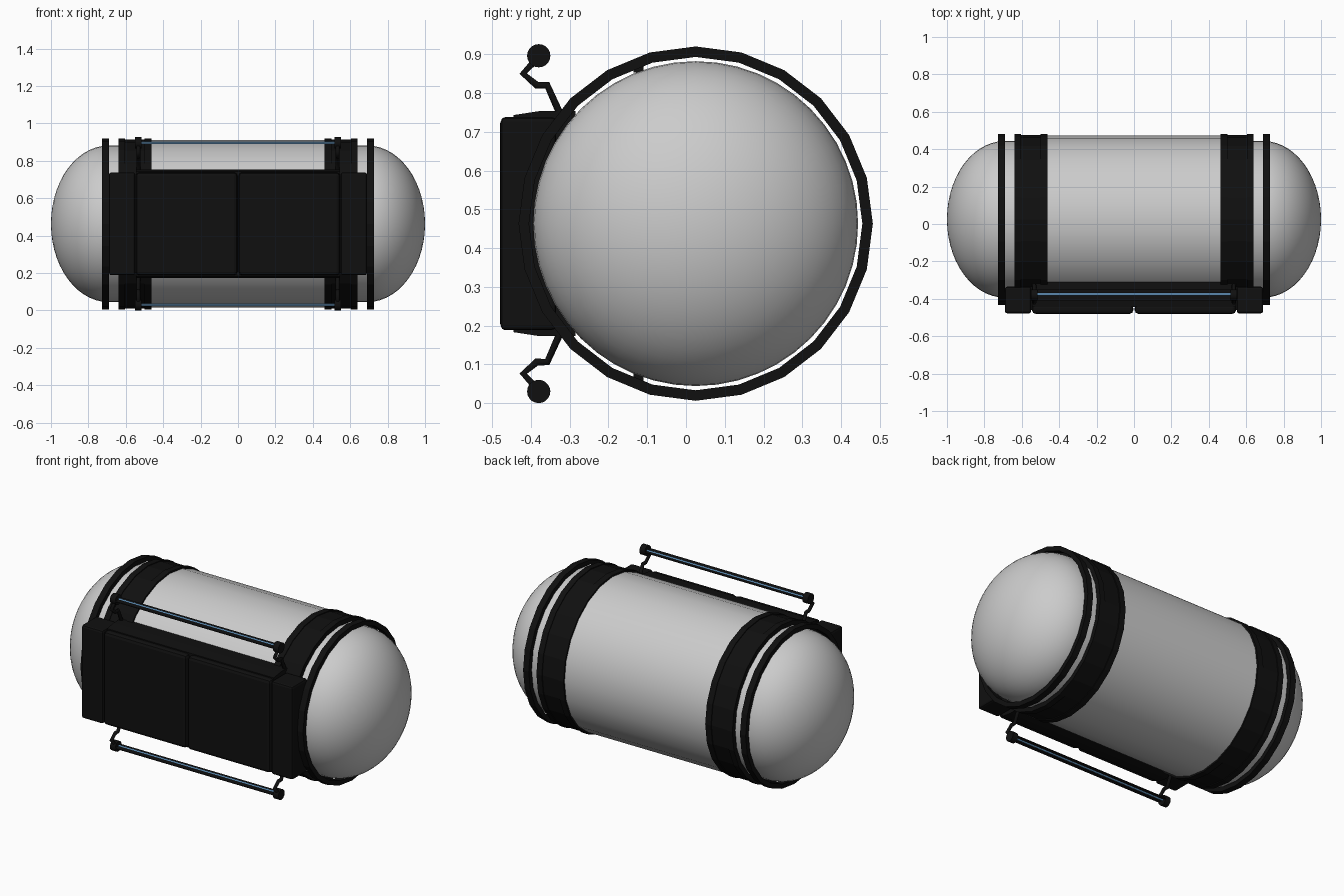
import bpy, bmesh, math
from mathutils import Vector

CY, CZ = 0.025, 0.463      # tank axis position

old = bpy.data.objects.get("Cube")
if old:
    bpy.data.objects.remove(old, do_unlink=True)


def material(name, rgb, rough=0.6):
    m = bpy.data.materials.new(name)
    m.use_nodes = True
    m.diffuse_color = (*rgb, 1)
    bsdf = m.node_tree.nodes["Principled BSDF"]
    bsdf.inputs["Base Color"].default_value = (*rgb, 1)
    bsdf.inputs["Roughness"].default_value = rough
    return m


GREY = material("light_grey", (0.6, 0.6, 0.6))
BLACK = material("black", (0.005, 0.005, 0.005))
BLUE = material("light_blue", (0.15, 0.36, 0.62))


def finish(name, bm, mat, smooth=False, bevel=0):
    bmesh.ops.remove_doubles(bm, verts=bm.verts, dist=0.0001)
    bmesh.ops.recalc_face_normals(bm, faces=bm.faces)
    me = bpy.data.meshes.new(name)
    bm.to_mesh(me)
    bm.free()
    me.materials.append(mat)
    ob = bpy.data.objects.new(name, me)
    bpy.context.collection.objects.link(ob)
    if smooth:
        bpy.ops.object.select_all(action="DESELECT")
        ob.select_set(True)
        bpy.context.view_layer.objects.active = ob
        bpy.ops.object.shade_smooth_by_angle(angle=math.radians(35))
    if bevel:
        mod = ob.modifiers.new("edge_bevel", "BEVEL")
        mod.width, mod.segments = bevel, 2
    return ob


def lathe(name, profile, mat, sides=24, closed=False, smooth=False, cy=CY, cz=CZ):
    """Turn (x, radius) points round an axis parallel to x."""
    bm = bmesh.new()
    loops = []
    for i in range(sides):
        a = math.tau * i / sides
        loops.append([bm.verts.new((x, cy + r * math.cos(a), cz + r * math.sin(a)))
                      for x, r in profile])
    n = len(profile)
    for i in range(sides):
        p, q = loops[i], loops[(i + 1) % sides]
        for j in range(n if closed else n - 1):
            k = (j + 1) % n
            bm.faces.new((p[j], p[k], q[k], q[j]))
    return finish(name, bm, mat, smooth)


def tube(name, x0, x1, inner, outer, mat, smooth=False):
    lathe(name, [(x0, inner), (x0, outer), (x1, outer), (x1, inner)],
          mat, closed=True, smooth=smooth)


def rod(name, x0, x1, r, mat, cy, cz, sides):
    lathe(name, [(x0, 0), (x0, r), (x1, r), (x1, 0)], mat, sides, smooth=True, cy=cy, cz=cz)


def box(name, x, y, z, mat, bevel=0):
    bm = bmesh.new()
    bmesh.ops.create_cube(bm, size=1)
    for v in bm.verts:
        v.co = Vector([(a + b) / 2 + c * (b - a) for (a, b), c in zip((x, y, z), v.co)])
    return finish(name, bm, mat, bevel=bevel)


def prism(name, outline, x0, x1, mat):
    """Extrude a (y, z) outline along x."""
    bm = bmesh.new()
    face = bm.faces.new([bm.verts.new((x0, y, z)) for y, z in outline])
    new = bmesh.ops.extrude_face_region(bm, geom=[face])["geom"]
    bmesh.ops.translate(bm, vec=(x1 - x0, 0, 0),
                        verts=[g for g in new if isinstance(g, bmesh.types.BMVert)])
    return finish(name, bm, mat)


# Inner tank with domed ends
STEPS = 14
dome = [(0.69 + 0.31 * math.cos(t), 0.419 * math.sin(t))
        for t in (math.pi / 2 * i / STEPS for i in range(STEPS + 1))]
lathe("tank_core", dome + [(-x, r) for x, r in reversed(dome)], GREY, 48, smooth=True)

# Outer sleeve around the middle
tube("tank_sleeve", -0.5, 0.5, 0.43, 0.447, GREY, smooth=True)

# Hoops and wide bands at each end
for s, side in ((1, "left"), (-1, "right")):
    tube(f"{side}_end_hoop", s * 0.69, s * 0.727, 0.43, 0.457, BLACK)
    tube(f"{side}_band", s * 0.495, s * 0.61, 0.43, 0.452, BLACK)
    tube(f"{side}_band_inner_rim", s * 0.463, s * 0.5, 0.43, 0.457, BLACK)
    tube(f"{side}_band_outer_rim", s * 0.605, s * 0.64, 0.43, 0.457, BLACK)

# Cabinet body on the front
upper = [(-0.445, 0.743), (-0.38, 0.753), (-0.285, 0.753)]
prism("cabinet_body", upper + [(y, 2 * CZ - z) for y, z in reversed(upper)],
      -0.545, 0.545, BLACK)

# Doors and end blocks of the cabinet
for s, side in ((1, "left"), (-1, "right")):
    box(f"{side}_door", sorted((s * 0.004, s * 0.545)), (-0.48, -0.43),
        (0.188, 0.738), BLACK, 0.018)
    box(f"{side}_end_block", sorted((s * 0.55, s * 0.69)), (-0.478, -0.335),
        (0.188, 0.738), BLACK, 0.012)
    box(f"{side}_end_filler", sorted((s * 0.53, s * 0.56)), (-0.46, -0.335),
        (0.2, 0.726), BLACK)

# Light bars above and below the cabinet, held by bent arms
ARM = [(-0.32, 0.735), (-0.358, 0.82), (-0.385, 0.82), (-0.42, 0.85), (-0.38, 0.893)]
BAR_Y, BAR_H = -0.38, 0.433
for v, level in ((1, "upper"), (-1, "lower")):
    bar_z = CZ + v * BAR_H
    box(f"{level}_light_shade", (-0.515, 0.515), (BAR_Y - 0.03, BAR_Y + 0.03),
        (bar_z - 0.002, bar_z + 0.002), BLACK)
    rod(f"{level}_light_tube", -0.515, 0.515, 0.007, BLUE, BAR_Y + 0.005, bar_z, 12)
    for s, side in ((1, "left"), (-1, "right")):
        rod(f"{level}_{side}_light_cap", s * 0.515, s * 0.55, 0.03, BLACK,
            BAR_Y, bar_z, 20)
        # Bent arm
        cu = bpy.data.curves.new(f"{level}_{side}_arm", "CURVE")
        cu.dimensions = "3D"
        cu.bevel_depth, cu.bevel_resolution = 0.011, 1
        cu.use_fill_caps = True
        sp = cu.splines.new("POLY")
        sp.points.add(len(ARM) - 1)
        for p, (y, z) in zip(sp.points, ARM):
            p.co = (s * 0.533, y, CZ + v * (z - CZ), 1)
        cu.materials.append(BLACK)
        bpy.context.collection.objects.link(bpy.data.objects.new(cu.name, cu))
        # Small spacer between core and band
        z = CZ + v * 0.398
        box(f"{level}_{side}_spacer", sorted((s * 0.5, s * 0.6)), (-0.135, -0.11),
            (z - 0.008, z + 0.012), BLACK)
